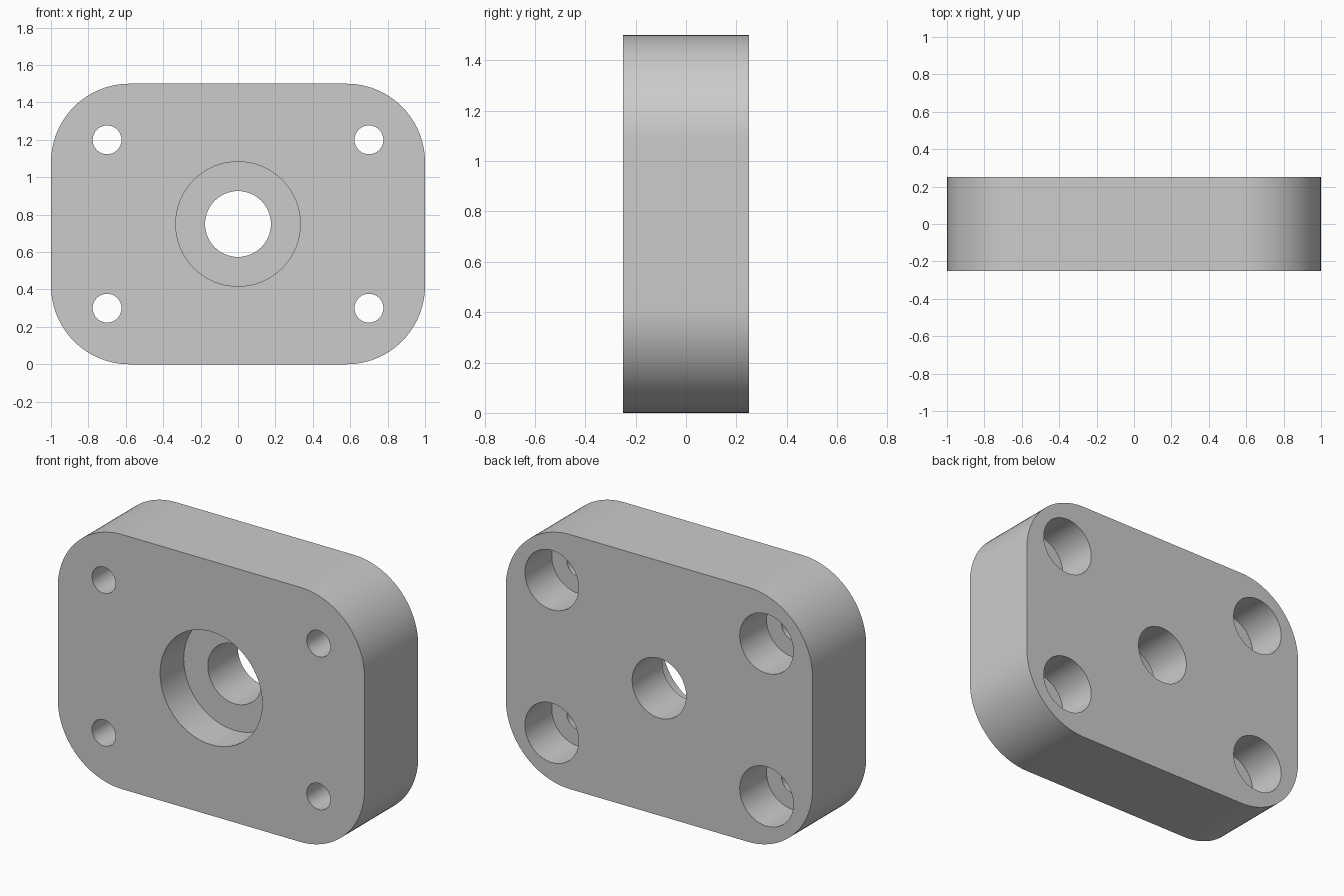
import bpy
import bmesh
import math

cube = bpy.data.objects.get("Cube")
if cube:
    bpy.data.objects.remove(cube, do_unlink=True)

WIDTH, HEIGHT, DEPTH = 2.0, 1.5, 0.5
CORNER = 0.42
FRONT, BACK = -DEPTH / 2, DEPTH / 2
OVER = 0.1  # how far cutters reach past a face

grey = bpy.data.materials.new("plain grey")
grey.use_nodes = True
colour = (0.6, 0.6, 0.6, 1)
grey.diffuse_color = colour
grey.node_tree.nodes["Principled BSDF"].inputs["Base Color"].default_value = colour


def prism(name, outline, y0, y1):
    """Extrude an outline in the xz plane from y0 to y1."""
    bm = bmesh.new()
    face = bm.faces.new([bm.verts.new((x, y0, z)) for x, z in outline])
    ext = bmesh.ops.extrude_face_region(bm, geom=[face])
    verts = [v for v in ext["geom"] if isinstance(v, bmesh.types.BMVert)]
    bmesh.ops.translate(bm, verts=verts, vec=(0, y1 - y0, 0))
    bmesh.ops.recalc_face_normals(bm, faces=bm.faces)
    mesh = bpy.data.meshes.new(name)
    bm.to_mesh(mesh)
    bm.free()
    mesh.materials.append(grey)
    obj = bpy.data.objects.new(name, mesh)
    bpy.context.collection.objects.link(obj)
    return obj


def arc(x, z, radius, start, sweep, steps):
    angles = [start + sweep * i / steps for i in range(steps + 1)]
    return [(x + radius * math.cos(a), z + radius * math.sin(a)) for a in angles]


def drill(obj, x, z, radius, y0, y1):
    """Cut a round hole through obj between two depths."""
    circle = arc(x, z, radius, 0, math.tau, 64)[:-1]
    cutter = prism("hole_cutter", circle, y0, y1)
    cutter.hide_render = True
    mod = obj.modifiers.new("hole", "BOOLEAN")
    mod.operation = "DIFFERENCE"
    mod.solver = "EXACT"
    mod.object = cutter
    bpy.context.view_layer.objects.active = obj
    bpy.ops.object.modifier_apply(modifier=mod.name)
    bpy.data.objects.remove(cutter, do_unlink=True)


# Plate with rounded corners
outline = []
for i, (sx, sz) in enumerate([(1, 1), (-1, 1), (-1, -1), (1, -1)]):
    cx = sx * (WIDTH / 2 - CORNER)
    cz = HEIGHT / 2 + sz * (HEIGHT / 2 - CORNER)
    outline += arc(cx, cz, CORNER, i * math.pi / 2, math.pi / 2, 24)
plate = prism("mounting_plate", outline, FRONT, BACK)

# Centre bore, with its wide recess on the front
drill(plate, 0, HEIGHT / 2, 0.176, FRONT - OVER, BACK + OVER)
drill(plate, 0, HEIGHT / 2, 0.333, FRONT - OVER, FRONT + 0.22)

# Corner bolt holes, with their wide recesses on the back
for sx in (-1, 1):
    for sz in (-1, 1):
        x, z = sx * 0.7, HEIGHT / 2 + sz * 0.45
        drill(plate, x, z, 0.077, FRONT - OVER, BACK + OVER)
        drill(plate, x, z, 0.175, BACK - 0.25, BACK + OVER)

# Smooth the round walls, keep the rims sharp
bpy.ops.object.select_all(action="DESELECT")
plate.select_set(True)
bpy.context.view_layer.objects.active = plate
bpy.ops.object.shade_smooth_by_angle(angle=math.radians(30))
